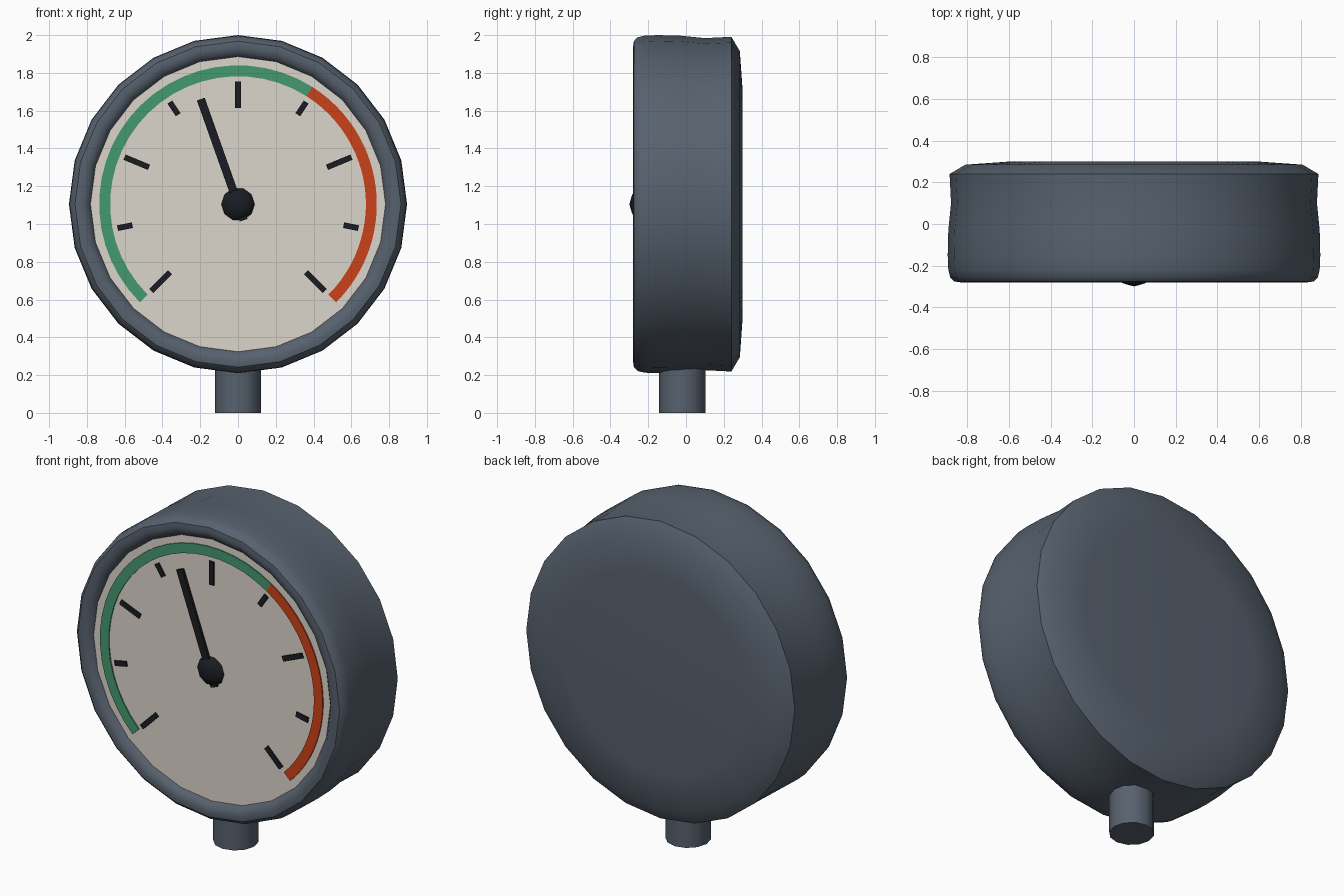
import bpy, bmesh
from math import sin, cos, radians, pi

if "Cube" in bpy.data.objects:
    bpy.data.objects.remove(bpy.data.objects["Cube"])

CZ = 1.105  # height of the dial centre


def material(name, rgb):
    m = bpy.data.materials.new(name)
    m.diffuse_color = (*rgb, 1)
    m.use_nodes = True
    m.node_tree.nodes["Principled BSDF"].inputs["Base Color"].default_value = m.diffuse_color
    return m


SLATE = material("slate", (0.095, 0.12, 0.155))
CREAM = material("cream", (0.72, 0.67, 0.60))
GREEN = material("green", (0.06, 0.32, 0.16))
RED = material("red", (0.60, 0.055, 0.01))
BLACK = material("black", (0.01, 0.012, 0.016))


def finish(name, bm, mat, smooth=None):
    bmesh.ops.remove_doubles(bm, verts=bm.verts, dist=1e-5)
    bmesh.ops.recalc_face_normals(bm, faces=bm.faces)
    me = bpy.data.meshes.new(name)
    bm.to_mesh(me)
    bm.free()
    me.materials.append(mat)
    ob = bpy.data.objects.new(name, me)
    bpy.context.collection.objects.link(ob)
    if smooth:
        bpy.ops.object.select_all(action='DESELECT')
        ob.select_set(True)
        bpy.context.view_layer.objects.active = ob
        bpy.ops.object.shade_smooth_by_angle(angle=radians(smooth))
    return ob


def lathe(name, profile, sides, mat, smooth=35):
    """Spin (radius, y) points around the dial axis."""
    bm = bmesh.new()
    vs = [bm.verts.new((r, y, CZ)) for r, y in profile]
    es = [bm.edges.new(p) for p in zip(vs, vs[1:])]
    bmesh.ops.spin(bm, geom=vs + es, cent=(0, 0, CZ), axis=(0, 1, 0),
                   angle=2 * pi, steps=sides, use_merge=True)
    bmesh.ops.dissolve_degenerate(bm, dist=1e-5, edges=bm.edges)
    return finish(name, bm, mat, smooth)


def dial_point(r, a, side=0.0):
    """Point at radius r, a degrees clockwise from the top, shifted sideways."""
    a = radians(a)
    return (r * sin(a) + side * cos(a), CZ + r * cos(a) - side * sin(a))


def bar(bm, a, r0, r1, w, front, back):
    """Radial box lying on the dial."""
    flat = [dial_point(r, a, s) for r, s in
            ((r0, -w / 2), (r0, w / 2), (r1, w / 2), (r1, -w / 2))]
    f = [bm.verts.new((x, front, z)) for x, z in flat]
    b = [bm.verts.new((x, back, z)) for x, z in flat]
    bm.faces.new(f)
    bm.faces.new(b[::-1])
    for i in range(4):
        j = (i + 1) % 4
        bm.faces.new((f[i], b[i], b[j], f[j]))


def band(name, a0, a1, mat, steps=24, r0=0.677, r1=0.735):
    """Thin arc strip on the dial."""
    bm = bmesh.new()
    rings = []
    for i in range(steps + 1):
        a = a0 + (a1 - a0) * i / steps
        rings.append([bm.verts.new((x, y, z)) for y, (x, z) in
                      ((-0.252, dial_point(r0, a)), (-0.252, dial_point(r1, a)),
                       (-0.244, dial_point(r1, a)), (-0.244, dial_point(r0, a)))])
    for p, q in zip(rings, rings[1:]):
        for i in range(4):
            j = (i + 1) % 4
            bm.faces.new((p[i], p[j], q[j], q[i]))
    bm.faces.new(rings[0])
    bm.faces.new(rings[-1][::-1])
    finish(name, bm, mat)


# case with rolled bezel, waisted side and domed back
lathe("case", [(0.775, -0.225), (0.781, -0.245), (0.803, -0.271), (0.835, -0.28),
               (0.863, -0.276), (0.883, -0.257), (0.892, -0.22), (0.895, -0.15),
               (0.892, -0.03), (0.879, 0.1), (0.886, 0.24), (0.81, 0.285),
               (0.6, 0.30), (0, 0.30)], 24, SLATE)

# dial plate
lathe("dial_face", [(0, -0.245), (0.785, -0.245)], 24, CREAM, None)

# coloured range bands
band("safe_band", -135, 32.4, GREEN)
band("danger_band", 32.4, 135, RED)

# tick marks, alternating long and short
bm = bmesh.new()
for i in range(9):
    bar(bm, -135 + 33.75 * i, 0.57 if i % 2 else 0.51, 0.65, 0.03, -0.254, -0.244)
finish("tick_marks", bm, BLACK)

# needle with short tail
bm = bmesh.new()
bar(bm, -19.5, -0.09, 0.59, 0.044, -0.272, -0.256)
finish("needle", bm, BLACK)

# pointed hub
lathe("hub", [(0.075, -0.245), (0.088, -0.256), (0.076, -0.272),
              (0.05, -0.286), (0, -0.30)], 10, BLACK, 40)

# mounting stem
bm = bmesh.new()
bmesh.ops.create_cone(bm, cap_ends=True, segments=12, radius1=0.123, radius2=0.123, depth=0.3)
bmesh.ops.translate(bm, verts=bm.verts, vec=(0, -0.02, 0.15))
finish("stem", bm, SLATE, 35)
